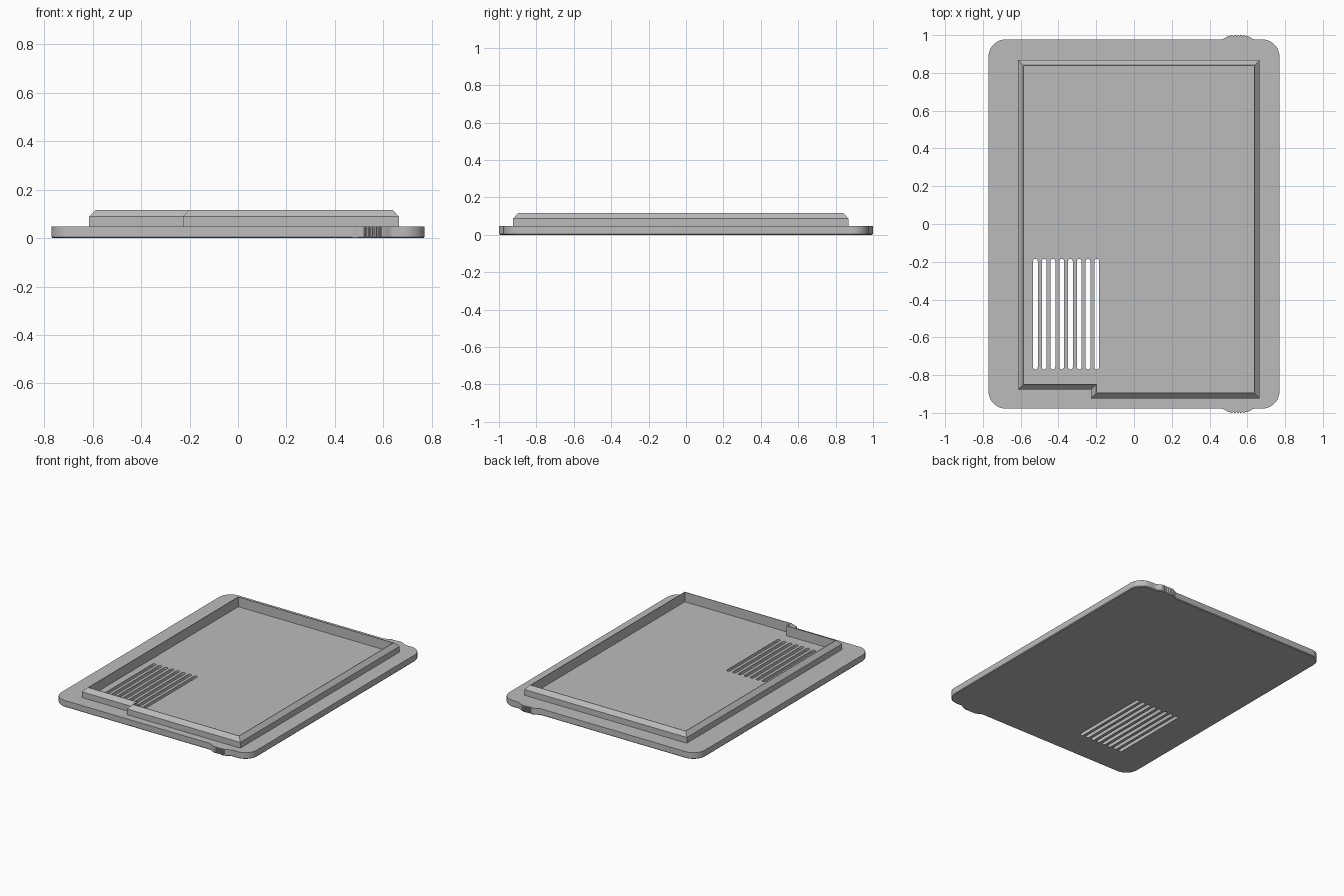
import bpy
import bmesh
from math import cos, sin, pi, radians
from mathutils import Vector

cube = bpy.data.objects.get("Cube")
if cube:
    bpy.data.objects.remove(cube, do_unlink=True)

grey = bpy.data.materials.new("plain grey")
grey.use_nodes = True
grey.diffuse_color = (0.5, 0.5, 0.5, 1)
grey.node_tree.nodes["Principled BSDF"].inputs["Base Color"].default_value = (0.5, 0.5, 0.5, 1)

HALF_X, HALF_Y, THICK = 0.77, 0.977, 0.047


def arc(cx, cy, r, start, sweep, steps):
    """Points along a circular arc, angles in degrees."""
    angles = [radians(start + sweep * i / steps) for i in range(steps + 1)]
    return [Vector((cx + r * cos(a), cy + r * sin(a))) for a in angles]


def inset(points, d):
    """Move every edge of a counter-clockwise outline inward by d."""
    out = []
    for i, p in enumerate(points):
        a = (p - points[i - 1]).normalized()
        b = (points[(i + 1) % len(points)] - p).normalized()
        na, nb = Vector((-a.y, a.x)), Vector((-b.y, b.x))
        out.append(p + (na + nb) * (d / (1 + na.dot(nb))))
    return out


def loft(bm, loops, closed=False):
    """Join (outline, z) loops into a capped solid or a closed ring."""
    rings = [[bm.verts.new((p.x, p.y, z)) for p in pts] for pts, z in loops]
    pairs = list(zip(rings, rings[1:]))
    if closed:
        pairs.append((rings[-1], rings[0]))
    else:
        bm.faces.new(rings[0][::-1])
        bm.faces.new(rings[-1])
    for low, high in pairs:
        for i in range(len(low)):
            j = (i + 1) % len(low)
            bm.faces.new((low[i], low[j], high[j], high[i]))


def finish(bm, name):
    bmesh.ops.recalc_face_normals(bm, faces=bm.faces)
    mesh = bpy.data.meshes.new(name)
    bm.to_mesh(mesh)
    bm.free()
    mesh.materials.append(grey)
    obj = bpy.data.objects.new(name, mesh)
    bpy.context.collection.objects.link(obj)
    return obj


# Plate outline: rounded rectangle with a ribbed grip on the front and back edges
R = 0.09
grip = []
for i in range(7):
    t = i / 6
    grip.append(Vector((0.46 + 0.05 * t, HALF_Y + 0.02 * (1 - cos(pi * t)) / 2)))
for i in range(1, 6):
    x = 0.51 + 0.016 * i
    grip += [Vector((x - 0.011, 1.0)), Vector((x - 0.005, 1.0)), Vector((x, 0.994))]
for i in range(7):
    t = i / 6
    grip.append(Vector((0.592 + 0.05 * t, HALF_Y + 0.02 * (1 + cos(pi * t)) / 2)))

outline = arc(-HALF_X + R, -HALF_Y + R, R, 180, 90, 10)
outline += [Vector((p.x, -p.y)) for p in grip]
outline += arc(HALF_X - R, -HALF_Y + R, R, 270, 90, 10)
outline += arc(HALF_X - R, HALF_Y - R, R, 0, 90, 10)
outline += grip[::-1]
outline += arc(-HALF_X + R, HALF_Y - R, R, 90, 90, 10)

bm = bmesh.new()
loft(bm, [([p * 0.995 for p in outline], 0), (outline, 0.005), (outline, THICK)])
plate = finish(bm, "base_plate")

# Vent slots cut through the plate
bm = bmesh.new()
W = 0.0125
for i in range(8):
    x = -0.522 + 0.0464 * i
    slot = arc(x, -0.197, W, 0, 180, 8) + arc(x, -0.757, W, 180, 180, 8)
    loft(bm, [(slot, -0.1), (slot, 0.2)])
cutter = finish(bm, "slot_cutter")
cutter.hide_render = True
mod = plate.modifiers.new("slots", "BOOLEAN")
mod.operation = "DIFFERENCE"
mod.solver = "EXACT"
mod.object = cutter
bpy.ops.object.select_all(action="DESELECT")
bpy.context.view_layer.objects.active = plate
plate.select_set(True)
bpy.ops.object.modifier_apply(modifier="slots")
bpy.data.objects.remove(cutter, do_unlink=True)
bpy.ops.object.shade_smooth_by_angle(angle=radians(25))

# Raised rim with a stepped front wall and a chamfered outer edge
LEFT, RIGHT, FRONT, BACK = -0.614, 0.665, -0.924, 0.868
STEP_X, STEP_Y = -0.228, -0.877
rim = [Vector(p) for p in ((LEFT, STEP_Y), (STEP_X, STEP_Y), (STEP_X, FRONT),
                           (RIGHT, FRONT), (RIGHT, BACK), (LEFT, BACK))]
bm = bmesh.new()
loft(bm, [(rim, THICK - 0.004), (rim, 0.088), (inset(rim, 0.027), 0.116),
          (inset(rim, 0.031), 0.116), (inset(rim, 0.031), THICK - 0.004)], closed=True)
finish(bm, "raised_rim")
